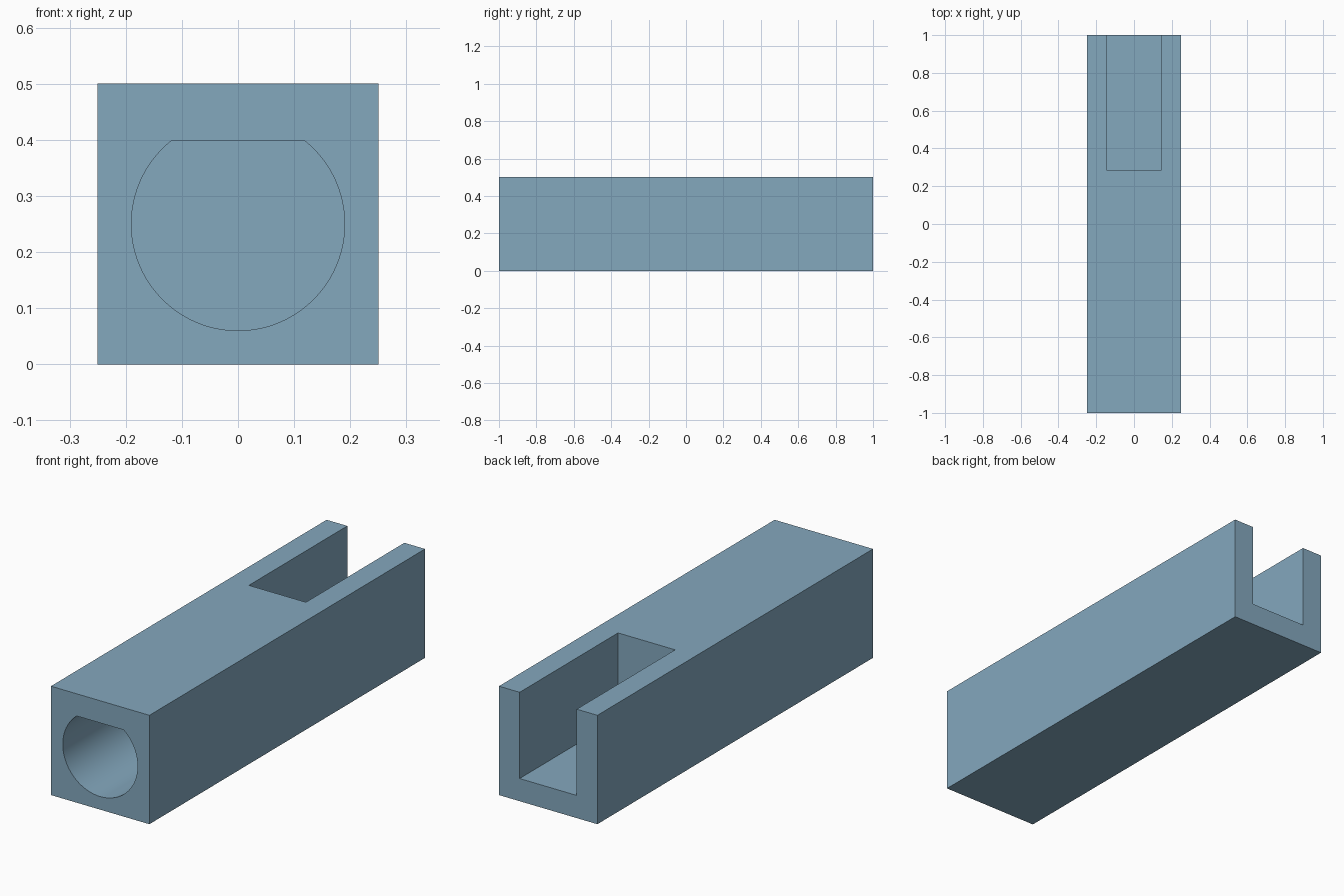
import bpy, bmesh, math

if "Cube" in bpy.data.objects:
    bpy.data.objects.remove(bpy.data.objects["Cube"])

W, H, L = 0.25, 0.5, 1.0            # half width, height, half length
BORE_R, BORE_Z, FLAT_Z = 0.19, 0.25, 0.398
BORE_END = 0.18                     # blind end of the bore
SLOT_W, SLOT_Z, SLOT_Y = 0.145, 0.104, 0.286


def prism(name, profile, y0, y1):
    """Extrude an x-z profile along y."""
    bm = bmesh.new()
    face = bm.faces.new([bm.verts.new((x, y0, z)) for x, z in profile])
    ext = bmesh.ops.extrude_face_region(bm, geom=[face])
    verts = [g for g in ext["geom"] if isinstance(g, bmesh.types.BMVert)]
    bmesh.ops.translate(bm, verts=verts, vec=(0, y1 - y0, 0))
    bmesh.ops.recalc_face_normals(bm, faces=bm.faces)
    mesh = bpy.data.meshes.new(name)
    bm.to_mesh(mesh)
    bm.free()
    obj = bpy.data.objects.new(name, mesh)
    bpy.context.collection.objects.link(obj)
    return obj


def rect(x, z0, z1):
    return [(-x, z0), (x, z0), (x, z1), (-x, z1)]


# Square bar
body = prism("square_bar", rect(W, 0, H), -L, L)
blue = bpy.data.materials.new("steel blue")
blue.diffuse_color = (0.231, 0.392, 0.515, 1)
blue.use_nodes = True
blue.node_tree.nodes["Principled BSDF"].inputs["Base Color"].default_value = blue.diffuse_color
body.data.materials.append(blue)

# Round bore with a flat top, entering from the front
a = math.asin((FLAT_Z - BORE_Z) / BORE_R)
N = 96
arc = [math.pi - a + (math.pi + 2 * a) * i / N for i in range(N + 1)]
bore = prism("bore_cutter",
             [(BORE_R * math.cos(t), BORE_Z + BORE_R * math.sin(t)) for t in arc],
             -L - 0.1, BORE_END)

# Open slot at the back of the top
slot = prism("slot_cutter", rect(SLOT_W, SLOT_Z, H + 0.1), SLOT_Y, L + 0.1)

# Cut both out of the bar
bpy.context.view_layer.objects.active = body
body.select_set(True)
for cutter in (bore, slot):
    cutter.hide_render = True
    mod = body.modifiers.new(cutter.name, 'BOOLEAN')
    mod.operation = 'DIFFERENCE'
    mod.solver = 'EXACT'
    mod.object = cutter
    bpy.ops.object.modifier_apply(modifier=mod.name)
    bpy.data.objects.remove(cutter)

for p in body.data.polygons:
    p.material_index = 0
bpy.ops.object.shade_smooth_by_angle(angle=math.radians(25))
